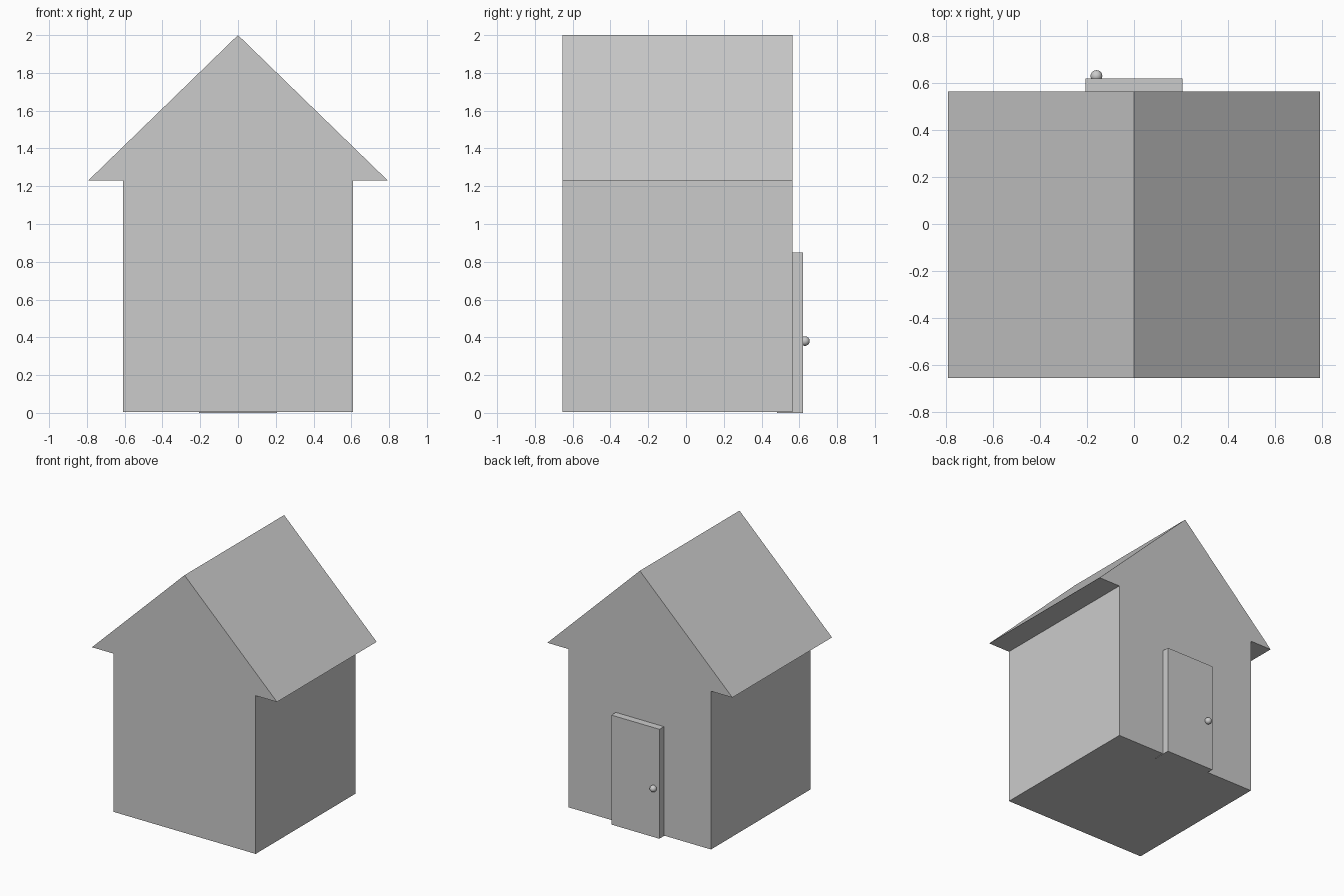
import bpy

if "Cube" in bpy.data.objects:
    bpy.data.objects.remove(bpy.data.objects["Cube"])

Y_FRONT, Y_BACK = -0.655, 0.565   # shared gable wall planes
EAVE, RIDGE = 1.23, 2.0


def prism(name, profile, y0, y1):
    """Extrude an x-z profile (counter-clockwise seen from the front) along y."""
    n = len(profile)
    verts = [(x, y, z) for y in (y0, y1) for x, z in profile]
    faces = [tuple(range(n)), tuple(reversed(range(n, 2 * n)))]
    faces += [(i, i + n, (i + 1) % n + n, (i + 1) % n) for i in range(n)]
    mesh = bpy.data.meshes.new(name)
    mesh.from_pydata(verts, [], faces)
    obj = bpy.data.objects.new(name, mesh)
    bpy.context.collection.objects.link(obj)
    return obj


def slab(name, half_width, z0, z1, y0, y1):
    w = half_width
    return prism(name, [(-w, z0), (w, z0), (w, z1), (-w, z1)], y0, y1)


# Walls
slab("walls", 0.61, 0.004, EAVE, Y_FRONT, Y_BACK)

# Gable roof with side overhangs
prism("roof", [(-0.793, EAVE), (0.793, EAVE), (0, RIDGE)], Y_FRONT, Y_BACK)

# Door, partly sunk into the back wall
slab("door", 0.206, 0.0, 0.848, 0.482, 0.62)

# Round door knob
bpy.ops.mesh.primitive_uv_sphere_add(segments=32, ring_count=16, radius=0.025,
                                     location=(-0.16, 0.63, 0.38))
knob = bpy.context.object
knob.name = "door_knob"
bpy.ops.object.shade_smooth_by_angle()
